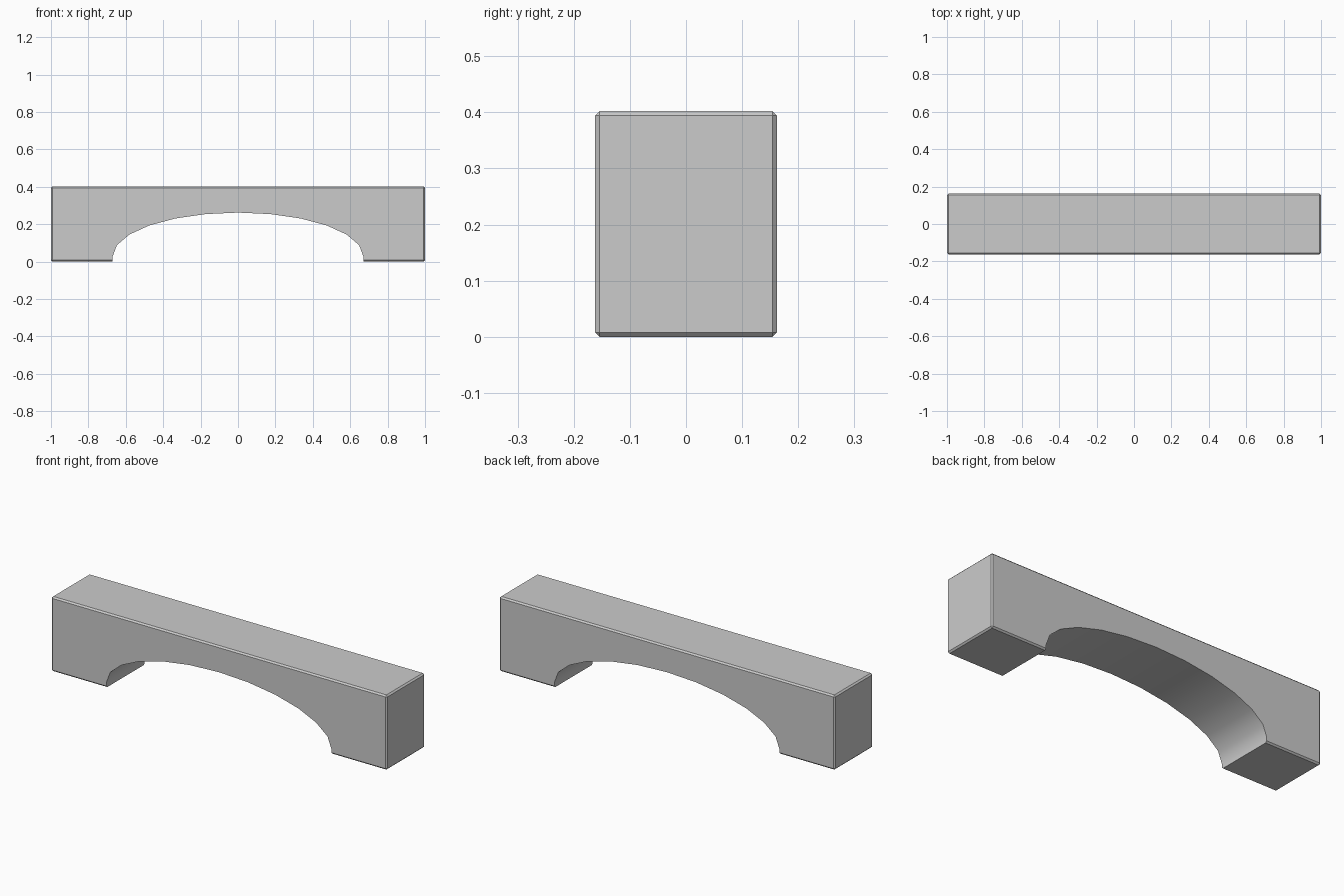
import bpy
import bmesh
from math import cos, sin, pi, radians

if "Cube" in bpy.data.objects:
    bpy.data.objects.remove(bpy.data.objects["Cube"])

LENGTH, DEPTH, HEIGHT, CHAMFER = 2.0, 0.325, 0.402, 0.008
ARCH_HALF, ARCH_RISE, SPRING_Z = 0.67, 0.234, 0.028
STEPS = 12

# Plain grey stone
stone = bpy.data.materials.new("stone_grey")
stone.use_nodes = True
grey = (0.6, 0.6, 0.6, 1)
stone.diffuse_color = grey
stone.node_tree.nodes["Principled BSDF"].inputs["Base Color"].default_value = grey


def make_object(name, bm):
    bmesh.ops.recalc_face_normals(bm, faces=bm.faces)
    mesh = bpy.data.meshes.new(name)
    bm.to_mesh(mesh)
    bm.free()
    obj = bpy.data.objects.new(name, mesh)
    bpy.context.collection.objects.link(obj)
    mesh.materials.append(stone)
    return obj


# Chamfered block
bm = bmesh.new()
bmesh.ops.create_cube(bm, size=1)
bmesh.ops.scale(bm, vec=(LENGTH, DEPTH, HEIGHT), verts=bm.verts)
bmesh.ops.translate(bm, vec=(0, 0, HEIGHT / 2), verts=bm.verts)
bmesh.ops.bevel(bm, geom=bm.edges[:], offset=CHAMFER, segments=1,
                affect='EDGES', profile=0.5)
bridge = make_object("arched_bridge", bm)

# Arch cutter: half ellipse on short straight sides
angles = [pi * i / STEPS for i in range(STEPS + 1)]
outline = [(ARCH_HALF * cos(a), SPRING_Z + ARCH_RISE * sin(a)) for a in angles]
outline += [(-ARCH_HALF, -0.1), (ARCH_HALF, -0.1)]
bm = bmesh.new()
face = bm.faces.new([bm.verts.new((x, -DEPTH, z)) for x, z in outline])
side = bmesh.ops.extrude_face_region(bm, geom=[face])
moved = [v for v in side["geom"] if isinstance(v, bmesh.types.BMVert)]
bmesh.ops.translate(bm, vec=(0, 2 * DEPTH, 0), verts=moved)
cutter = make_object("arch_cutter", bm)
cutter.hide_render = True

# Cut the opening
cut = bridge.modifiers.new("arch_opening", 'BOOLEAN')
cut.operation = 'DIFFERENCE'
cut.solver = 'EXACT'
cut.object = cutter
bpy.ops.object.select_all(action='DESELECT')
bpy.context.view_layer.objects.active = bridge
bridge.select_set(True)
bpy.ops.object.modifier_apply(modifier=cut.name)
bpy.data.objects.remove(cutter)

# Smooth arch, crisp chamfers
bpy.ops.object.shade_smooth_by_angle(angle=radians(32))
